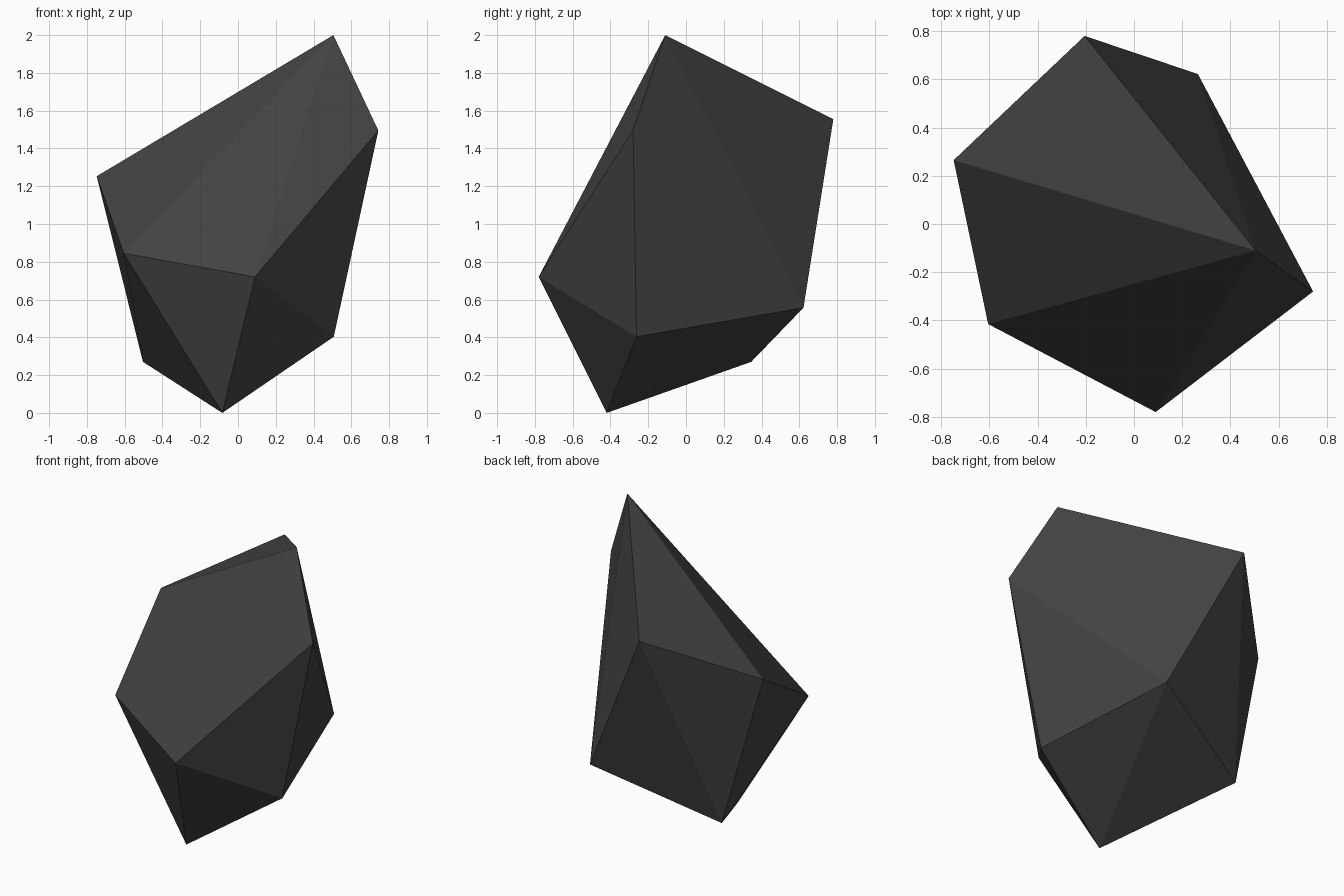
import bpy, bmesh

if "Cube" in bpy.data.objects:
    bpy.data.objects.remove(bpy.data.objects["Cube"])

# dark stone colour
stone = bpy.data.materials.new("dark_grey_stone")
stone.diffuse_color = (0.056, 0.056, 0.056, 1)
stone.use_nodes = True
stone.node_tree.nodes["Principled BSDF"].inputs["Base Color"].default_value = stone.diffuse_color

# corners of the boulder, from the peak down to the foot
corners = [
    (0.505, -0.11, 2.0),     # peak
    (-0.205, 0.78, 1.555),   # back shoulder
    (0.743, -0.28, 1.495),   # right shoulder
    (-0.748, 0.265, 1.253),  # left shoulder
    (-0.605, -0.415, 0.845),
    (0.09, -0.78, 0.72),     # front bulge
    (0.265, 0.622, 0.557),
    (0.507, -0.262, 0.403),
    (-0.503, 0.345, 0.27),
    (-0.083, -0.42, 0.0),    # foot
]

# faceted boulder: convex skin around the corners
bm = bmesh.new()
for c in corners:
    bm.verts.new(c)
bmesh.ops.convex_hull(bm, input=bm.verts[:])
bmesh.ops.recalc_face_normals(bm, faces=bm.faces[:])
mesh = bpy.data.meshes.new("boulder")
bm.to_mesh(mesh)
bm.free()
mesh.materials.append(stone)
boulder = bpy.data.objects.new("boulder", mesh)
bpy.context.collection.objects.link(boulder)
